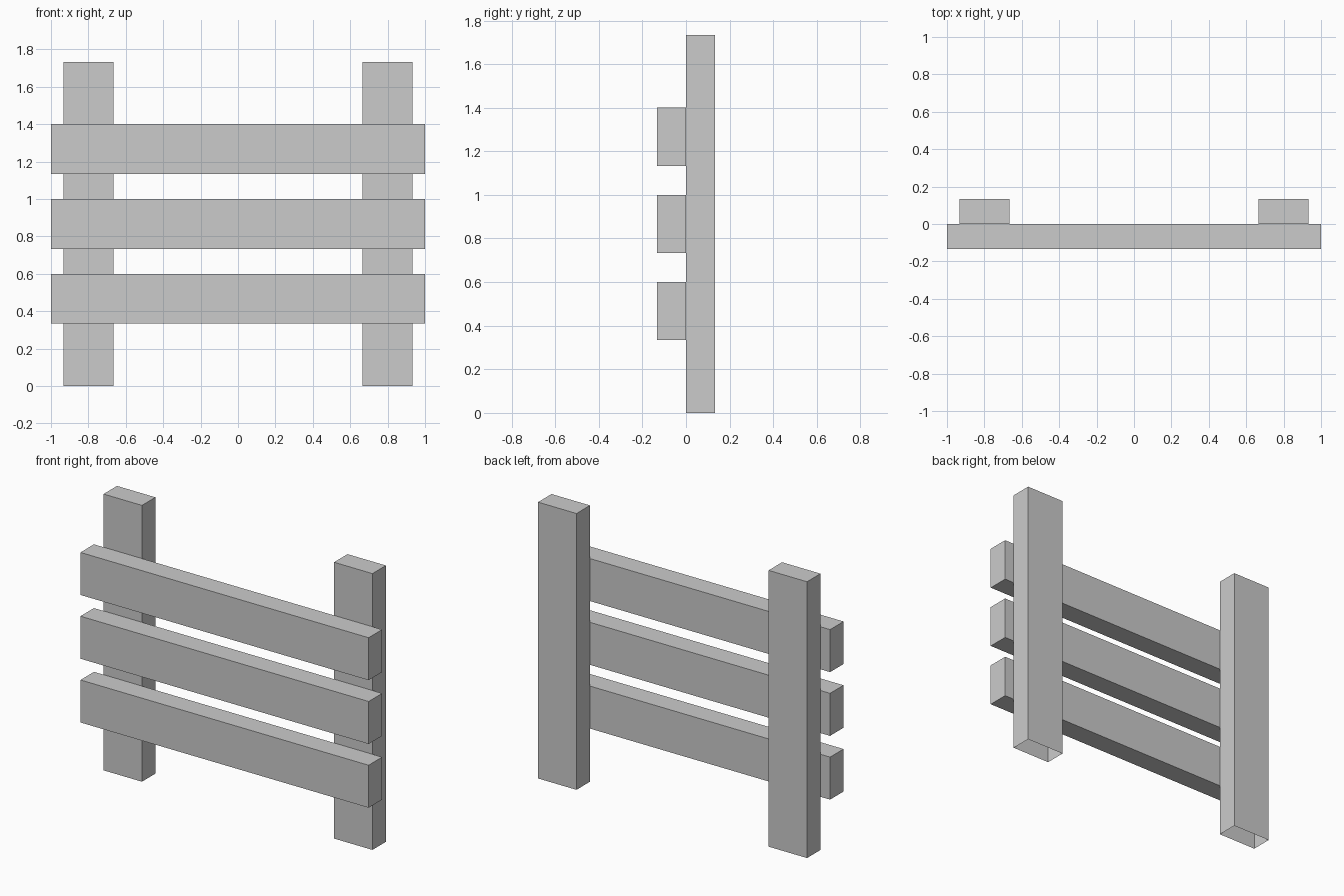
import bpy
import bmesh
from mathutils import Vector

if "Cube" in bpy.data.objects:
    bpy.data.objects.remove(bpy.data.objects["Cube"])

U = 2 / 15  # plank thickness, the base unit of the model


def box(name, lo, hi, open_bottom=False):
    lo, hi = Vector(lo), Vector(hi)
    bm = bmesh.new()
    bmesh.ops.create_cube(bm, size=1)
    bmesh.ops.scale(bm, vec=hi - lo, verts=bm.verts)
    bmesh.ops.translate(bm, vec=(lo + hi) / 2, verts=bm.verts)
    if open_bottom:
        bm.normal_update()
        down = [f for f in bm.faces if f.normal.z < -0.9]
        bmesh.ops.delete(bm, geom=down, context='FACES_ONLY')
    mesh = bpy.data.meshes.new(name)
    bm.to_mesh(mesh)
    bm.free()
    obj = bpy.data.objects.new(name, mesh)
    bpy.context.collection.objects.link(obj)
    return obj


# Two upright posts, hollow where they meet the ground
for side, x in (("left", -6 * U), ("right", 6 * U)):
    box(f"{side}_post", (x - U, 0, 0), (x + U, U, 13 * U), open_bottom=True)

# Three horizontal rails across the front
for name, z in (("lower", 2.5), ("middle", 5.5), ("upper", 8.5)):
    box(f"{name}_rail", (-1, -U, z * U), (1, 0, (z + 2) * U))
